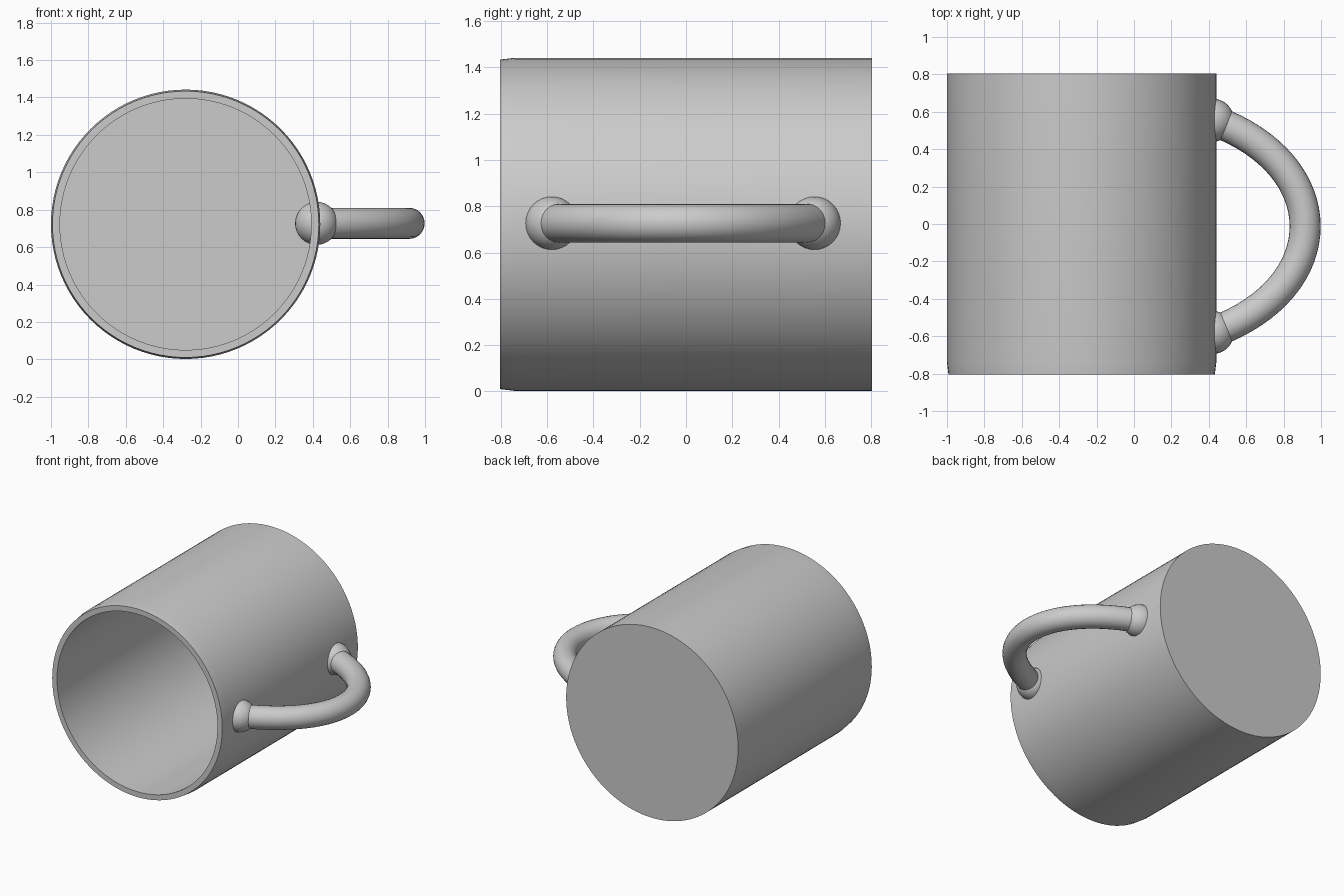
import bpy
from math import cos, sin, pi
from mathutils import Vector

if "Cube" in bpy.data.objects:
    bpy.data.objects.remove(bpy.data.objects["Cube"])

CX, CZ = -0.28, 0.722      # axis of the mug, which lies along y
SIDES = 96


def finish(obj, name):
    obj.name = name
    bpy.ops.object.select_all(action='DESELECT')
    obj.select_set(True)
    bpy.context.view_layer.objects.active = obj
    bpy.ops.object.shade_smooth_by_angle(angle=0.6)


def ring(centre, u, v, r, n):
    return [centre + r * (cos(2 * pi * i / n) * u + sin(2 * pi * i / n) * v) for i in range(n)]


def loft(name, rings):
    """Closed skin through a list of rings, capped at both ends."""
    n = len(rings[0])
    faces = [(k * n + i, k * n + (i + 1) % n, (k + 1) * n + (i + 1) % n, (k + 1) * n + i)
             for k in range(len(rings) - 1) for i in range(n)]
    last = (len(rings) - 1) * n
    faces += [tuple(reversed(range(n))), tuple(range(last, last + n))]
    mesh = bpy.data.meshes.new(name)
    mesh.from_pydata([p for r in rings for p in r], [], faces)
    obj = bpy.data.objects.new(name, mesh)
    bpy.context.collection.objects.link(obj)
    finish(obj, name)


# Mug body: (radius, y) from outer base, over the tapered lip, to inner floor
profile = [(0.72, 0.805), (0.72, -0.74), (0.712, -0.805), (0.672, -0.805), (0.672, 0.755)]
X, Z = Vector((1, 0, 0)), Vector((0, 0, 1))
loft("mug_body", [ring(Vector((CX, y, CZ)), X, Z, r, SIDES) for r, y in profile])

# Handle: round tube swept along a bow between the two mounts
p = [Vector(c) for c in ((0.42, 0.555, 0.727), (1.08, 0.315, 0.727),
                         (1.08, -0.34, 0.727), (0.42, -0.58, 0.727))]
rings = []
for k in range(33):
    t = k / 32
    s = 1 - t
    pos = s**3 * p[0] + 3 * s * s * t * p[1] + 3 * s * t * t * p[2] + t**3 * p[3]
    tan = (s * s * (p[1] - p[0]) + 2 * s * t * (p[2] - p[1]) + t * t * (p[3] - p[2])).normalized()
    rings.append(ring(pos, Z.cross(tan), -Z, 0.083, 24))
for r in rings:
    r.reverse()
loft("handle", rings)

# Ball mounts where the handle meets the wall
for name, end in (("upper_mount", p[0]), ("lower_mount", p[3])):
    bpy.ops.mesh.primitive_uv_sphere_add(segments=32, ring_count=16, radius=0.115, location=end)
    finish(bpy.context.object, name)
